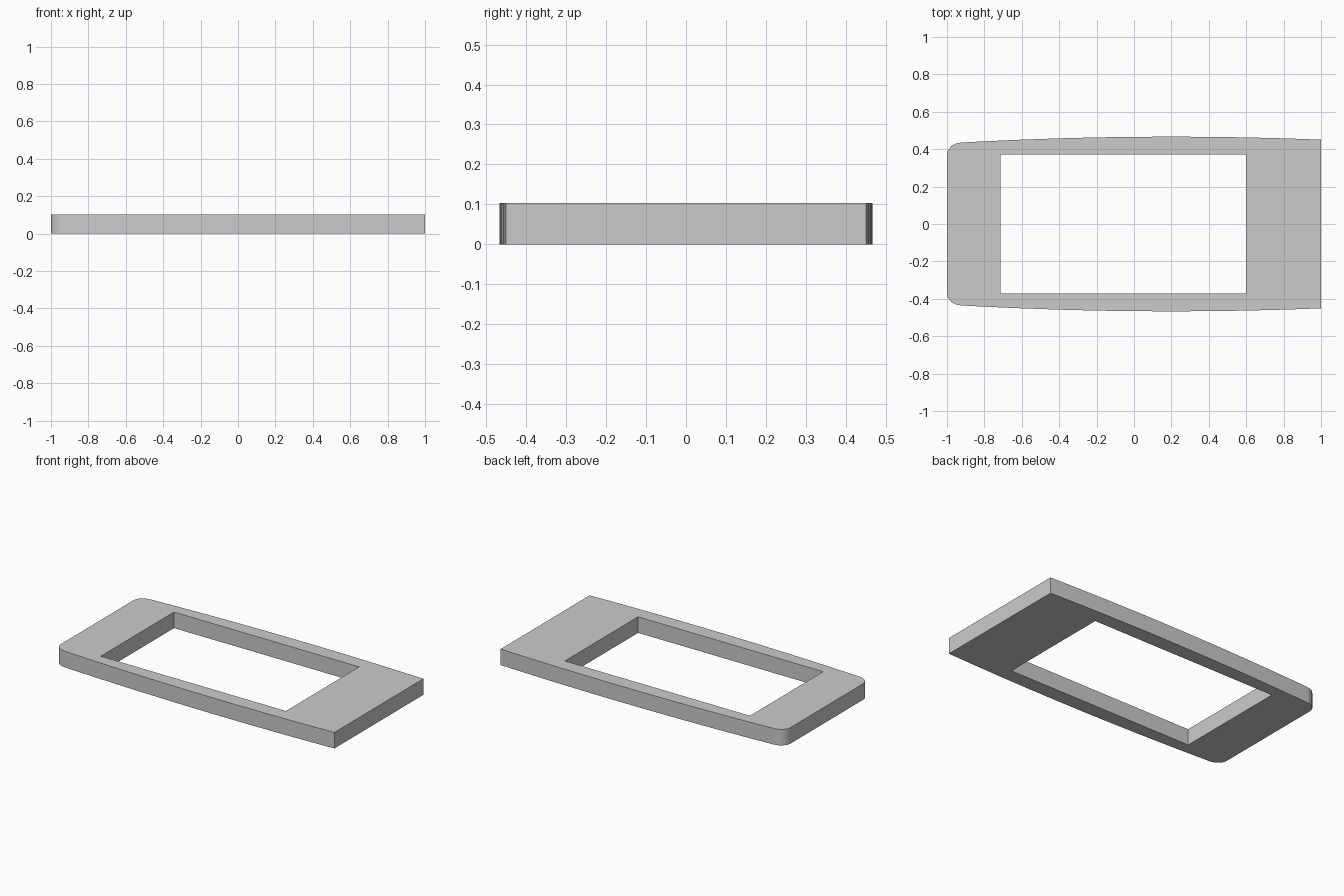
import bpy, bmesh
from math import sin, cos, pi

if "Cube" in bpy.data.objects:
    bpy.data.objects.remove(bpy.data.objects["Cube"])

THICK = 0.103


def side_y(x):
    # gently bowed long side, widest at x = 0.2
    return 0.467 - 0.025 * (x - 0.2) ** 2


# Half outline: square right end, bowed side, rounded left corner
xs = [1.0, 0.8, 0.6, 0.4, 0.2, 0.0, -0.2, -0.4, -0.6, -0.8]
half = [(x, side_y(x)) for x in xs]
cx, cy = -0.92, 0.37
ry = side_y(cx) - cy
for i in range(7):
    a = i / 6 * pi / 2
    half.append((cx - 0.08 * sin(a), cy + ry * cos(a)))
outline = half + [(x, -y) for x, y in reversed(half)]

# Rectangular screen opening
x0, x1, h = -0.714, 0.6, 0.371
opening = [(x0, -h), (x1, -h), (x1, h), (x0, h)]

bm = bmesh.new()
edges = []
for loop in (outline, opening):
    verts = [bm.verts.new((x, y, 0)) for x, y in loop]
    edges += [bm.edges.new((v, verts[(i + 1) % len(verts)])) for i, v in enumerate(verts)]
bmesh.ops.triangle_fill(bm, edges=edges, use_beauty=True, normal=(0, 0, 1))

# Give the flat frame its thickness
res = bmesh.ops.extrude_face_region(bm, geom=bm.faces[:], use_keep_orig=True)
top = [g for g in res["geom"] if isinstance(g, bmesh.types.BMVert)]
bmesh.ops.translate(bm, verts=top, vec=(0, 0, THICK))
bmesh.ops.recalc_face_normals(bm, faces=bm.faces[:])

mesh = bpy.data.meshes.new("bezel_frame")
bm.to_mesh(mesh)
bm.free()
frame = bpy.data.objects.new("bezel_frame", mesh)
bpy.context.collection.objects.link(frame)
